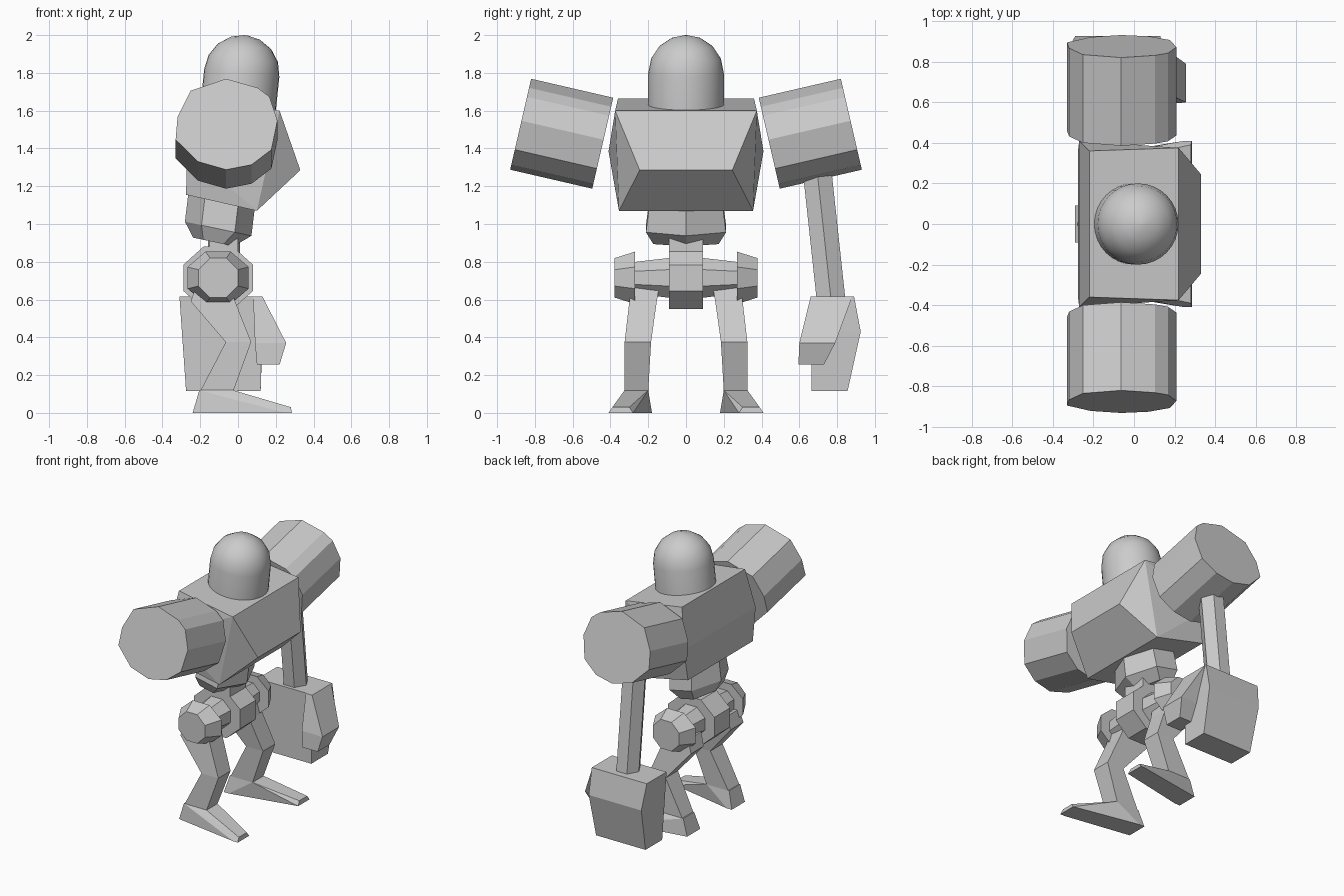
import bpy, bmesh, math
from mathutils import Vector, Matrix

if "Cube" in bpy.data.objects:
    bpy.data.objects.remove(bpy.data.objects["Cube"], do_unlink=True)

GREY = (0.6, 0.6, 0.6, 1)
grey = bpy.data.materials.new("light_grey")
grey.use_nodes = True
grey.diffuse_color = GREY
shader = next(n for n in grey.node_tree.nodes if n.type == "BSDF_PRINCIPLED")
shader.inputs["Base Color"].default_value = GREY


def finish(name, bm):
    bmesh.ops.recalc_face_normals(bm, faces=bm.faces)
    mesh = bpy.data.meshes.new(name)
    bm.to_mesh(mesh)
    bm.free()
    mesh.materials.append(grey)
    obj = bpy.data.objects.new(name, mesh)
    bpy.context.collection.objects.link(obj)
    return obj


def hull(name, points):
    """Convex solid around a few corner points."""
    bm = bmesh.new()
    for p in points:
        bm.verts.new(p)
    out = bmesh.ops.convex_hull(bm, input=bm.verts)
    loose = {g for g in out["geom_interior"] + out["geom_unused"]
             if isinstance(g, bmesh.types.BMVert)}
    bmesh.ops.delete(bm, geom=list(loose), context="VERTS")
    bmesh.ops.dissolve_limit(bm, angle_limit=0.02, verts=bm.verts, edges=bm.edges)
    return finish(name, bm)


def loft(name, rings):
    """Skin a chain of matching rings and cap both ends."""
    bm = bmesh.new()
    loops = [[bm.verts.new(p) for p in ring] for ring in rings]
    n = len(loops[0])
    for a, b in zip(loops, loops[1:]):
        for i in range(n):
            j = (i + 1) % n
            bm.faces.new((a[i], a[j], b[j], b[i]))
    bm.faces.new(loops[0])
    bm.faces.new(loops[-1])
    return finish(name, bm)


def ring(n, rx, ry, centre, phase=0.0, matrix=Matrix()):
    """Elliptical ring lying flat, then turned by matrix and moved to centre."""
    return [matrix @ Vector((rx * math.cos(phase + math.tau * i / n),
                             ry * math.sin(phase + math.tau * i / n), 0)) + Vector(centre)
            for i in range(n)]


def both_sides(points):
    return [(x, s * y, z) for x, y, z in points for s in (1, -1)]


def block(x0, x1, y0, y1, z, s=1):
    return [(x0, s * y0, z), (x1, s * y0, z), (x1, s * y1, z), (x0, s * y1, z)]


# Domed head, leaning forward
lean = Matrix.Rotation(math.radians(6), 3, "Y")
top = Vector((0.02, 0, 1.8))
rings = [ring(32, 0.2, 0.2, top + lean @ Vector((0, 0, -0.28)), 0, lean)]
for k in range(4):
    a = k * math.pi / 8
    r = 0.2 * math.cos(a)
    rings.append(ring(32, r, r, top + lean @ Vector((0, 0, 0.2 * math.sin(a))), 0, lean))
rings.append(ring(32, 0.01, 0.01, top + lean @ Vector((0, 0, 0.2)), 0, lean))
head = loft("head", rings)
bpy.context.view_layer.objects.active = head
head.select_set(True)
bpy.ops.object.shade_smooth_by_angle(angle=math.radians(40))
head.select_set(False)

# Wedge-shaped torso
hull("torso", both_sides([
    (-0.22, 0.36, 1.665), (0.22, 0.375, 1.6), (-0.27, 0.41, 1.385),
    (-0.275, 0.37, 1.155), (0.1, 0.355, 1.07), (0.33, 0.245, 1.285)]))

# Tilted faceted waist and the stub below it
tilt = Matrix.Rotation(math.radians(12), 3, "Y")
loft("waist", [ring(6, 0.18, 0.22, (-0.085, 0, 1.14), 0, tilt),
               ring(6, 0.18, 0.245, (-0.105, 0, 0.975), 0, tilt),
               ring(6, 0.11, 0.2, (-0.13, 0, 0.905), 0, tilt)])
loft("waist_stub", [block(-0.15, 0, -0.09, 0.09, z) for z in (0.8, 0.95)])

# Pelvis drum across the hips
side = Matrix.Rotation(math.radians(90), 3, "X")
EIGHTH = math.pi / 8


def wheel(rx, rz, y):
    return ring(8, rx, rz, (-0.105, y, 0.715), EIGHTH, side)


loft("pelvis_drum", [wheel(0.2, 0.18, -0.09), wheel(0.2, 0.18, 0.09)])

# Shoulder cap outline, across and up
CAP = [(0, 0.247), (0.167, 0.198), (0.23, 0.149), (0.272, 0.019), (0.24, -0.138),
       (0.135, -0.22), (0, -0.247), (-0.15, -0.203), (-0.267, -0.084),
       (-0.257, 0.041), (-0.188, 0.182)]

for s, word in ((-1, "front"), (1, "rear")):
    # Shoulder drum raised at its outer end
    roll = Matrix.Rotation(s * math.radians(13), 3, "X")
    centre = Vector((-0.063, s * 0.658, 1.478))
    loft(word + "_shoulder",
         [[centre + roll @ Vector((x, y, z)) for x, z in CAP] for y in (-0.223, 0.223)])

    # Hip axle and tapered hip cap
    loft(word + "_hip_axle", [wheel(0.12, 0.115, s * 0.08), wheel(0.095, 0.09, s * 0.28)])
    loft(word + "_hip_cap", [wheel(0.175, 0.15, s * 0.27), wheel(0.113, 0.113, s * 0.378)])

    # Bent leg and splayed foot
    loft(word + "_leg", [block(-0.22, -0.04, 0.14, 0.29, 0.68, s),
                         block(-0.25, -0.015, 0.155, 0.3, 0.59, s),
                         block(-0.065, 0.07, 0.185, 0.325, 0.375, s),
                         block(-0.2, -0.025, 0.2, 0.325, 0.115, s)])
    hull(word + "_foot", block(-0.205, -0.025, 0.2, 0.325, 0.12, s)
         + block(-0.24, -0.2, 0.18, 0.33, 0, s)
         + block(0.25, 0.285, 0.28, 0.41, 0, s)
         + block(0.25, 0.28, 0.3, 0.39, 0.03, s))

# Single hanging forearm
loft("forearm", [ring(6, 0.085, 0.088, (-0.075, 0.69, 1.32)),
                 ring(6, 0.085, 0.088, (-0.075, 0.77, 0.58))])

# Blocky hand with thumb
hull("hand", block(-0.31, 0.13, 0.665, 0.89, 0.615)
     + block(-0.29, 0.13, 0.68, 0.925, 0.43)
     + block(-0.275, 0.12, 0.665, 0.855, 0.115))
hull("thumb", block(0.08, 0.13, 0.66, 0.88, 0.615)
     + block(0.09, 0.255, 0.6, 0.79, 0.37)
     + block(0.1, 0.22, 0.595, 0.73, 0.255))
